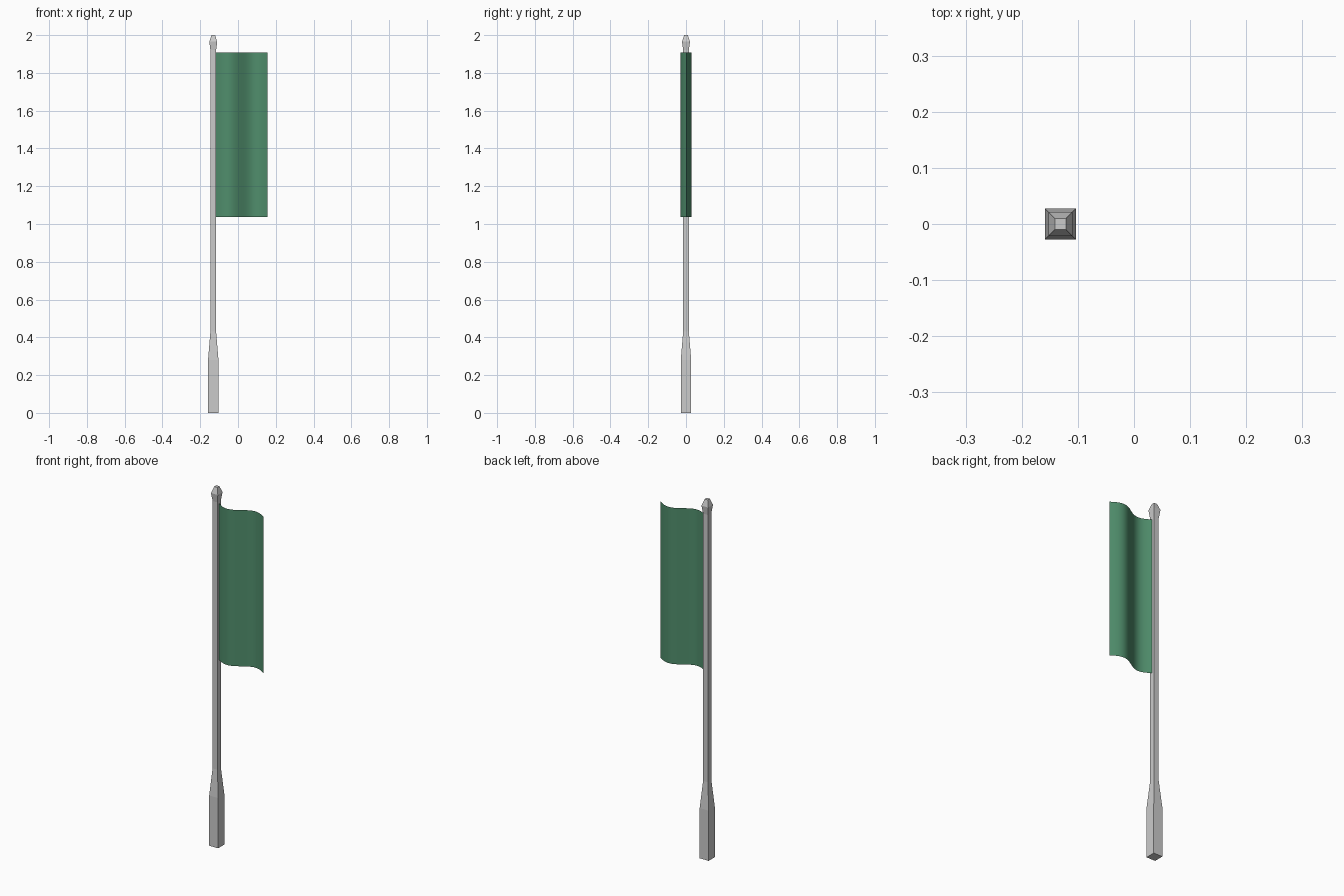
import bpy, bmesh, math

if "Cube" in bpy.data.objects:
    bpy.data.objects.remove(bpy.data.objects["Cube"])

POLE_X = -0.131


def make_object(name, bm):
    mesh = bpy.data.meshes.new(name)
    bm.to_mesh(mesh)
    bm.free()
    obj = bpy.data.objects.new(name, mesh)
    bpy.context.collection.objects.link(obj)
    return obj


def square_loft(name, sections):
    """Stack square rings given as (half_width, z) and cap both ends."""
    bm = bmesh.new()
    rings = [[bm.verts.new((POLE_X + sx * h, sy * h, z))
              for sx, sy in ((-1, -1), (1, -1), (1, 1), (-1, 1))]
             for h, z in sections]
    for a, b in zip(rings, rings[1:]):
        for i in range(4):
            j = (i + 1) % 4
            bm.faces.new((a[i], a[j], b[j], b[i]))
    bm.faces.new(rings[0][::-1])
    bm.faces.new(rings[-1])
    return make_object(name, bm)


# Pole with thick foot, slim shaft and flared finial
square_loft("pole", [(0.0275, 0), (0.0275, 0.28), (0.015, 0.43), (0.015, 1.92),
                     (0.021, 1.965), (0.0095, 2.0)])

# Flag: a thin sheet with one full wave, hanging from the pole
X0, X1, Z0, Z1, WAVE, STEPS = -0.117, 0.156, 1.037, 1.908, 0.028, 32
bm = bmesh.new()
columns = []
for i in range(STEPS + 1):
    t = i / STEPS
    x = X0 + (X1 - X0) * t
    y = -WAVE * math.sin(2 * math.pi * t)
    columns.append([bm.verts.new((x, y, z)) for z in (Z0, Z1)])
for a, b in zip(columns, columns[1:]):
    face = bm.faces.new((a[0], b[0], b[1], a[1]))
    face.smooth = True
flag = make_object("flag", bm)

# Green cloth
cloth = bpy.data.materials.new("green_cloth")
cloth.diffuse_color = (0.08, 0.27, 0.15, 1)
cloth.use_nodes = True
cloth.node_tree.nodes["Principled BSDF"].inputs["Base Color"].default_value = cloth.diffuse_color
flag.data.materials.append(cloth)
